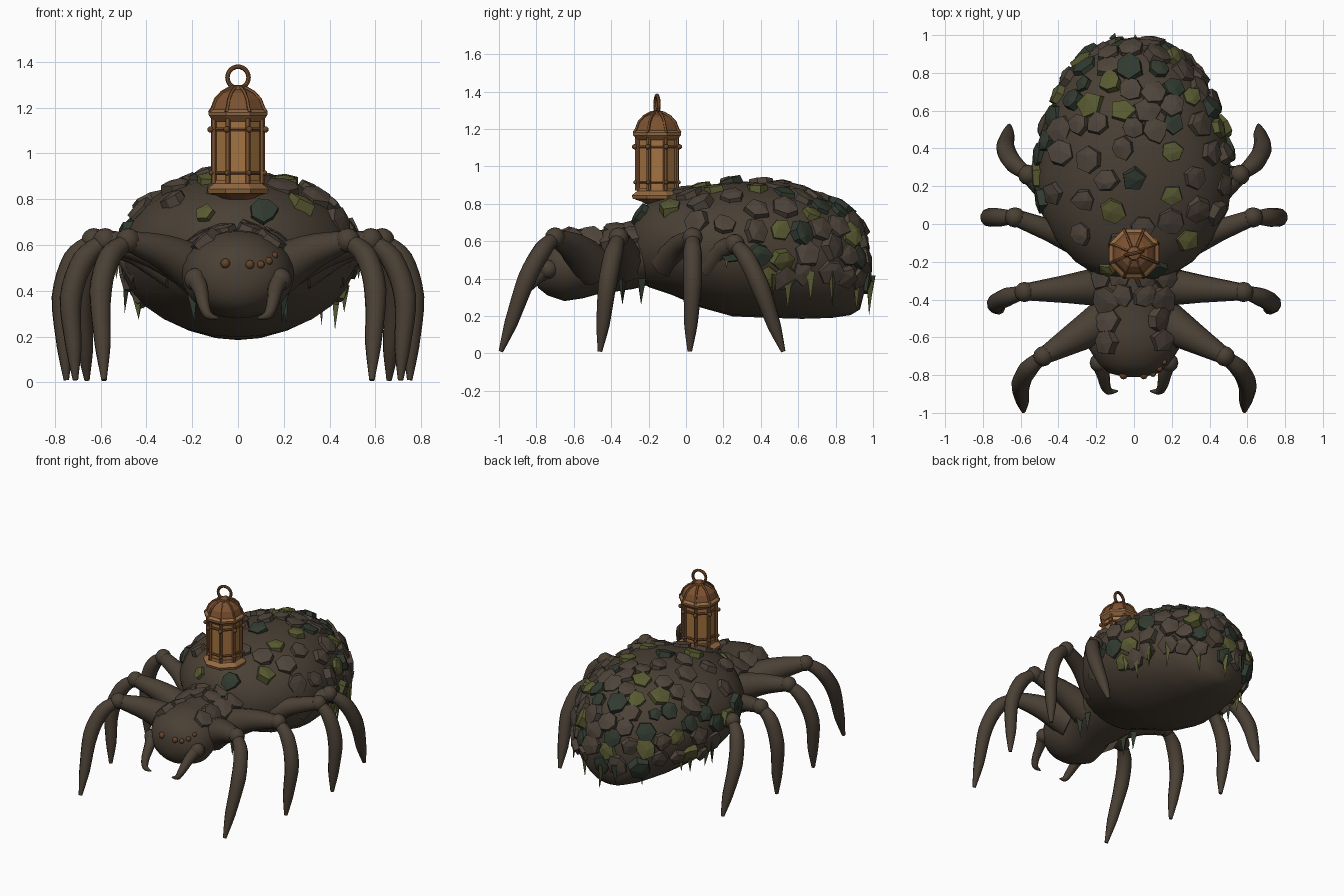
import bpy, bmesh, math, random
from mathutils import Vector, Matrix
from mathutils.bvhtree import BVHTree

random.seed(7)
cube = bpy.data.objects.get("Cube")
if cube:
    bpy.data.objects.remove(cube, do_unlink=True)


def material(name, rgb):
    m = bpy.data.materials.new(name)
    m.use_nodes = True
    m.diffuse_color = (*rgb, 1)
    m.node_tree.nodes["Principled BSDF"].inputs["Base Color"].default_value = (*rgb, 1)
    return m


HIDE = material("brown_hide", (.068, .051, .035))
STONE = material("brown_stone", (.075, .057, .042))
MOSS = material("olive_moss", (.098, .101, .031))
LICHEN = material("dark_green_lichen", (.031, .043, .029))
COPPER = material("copper", (.205, .084, .03))
TRIM = material("light_copper_trim", (.30, .145, .055))
IRON = material("dark_bronze", (.13, .056, .022))
GLASS = material("amber_glass", (.37, .175, .052))


def finish(bm, name, mats, smooth=False):
    bmesh.ops.recalc_face_normals(bm, faces=bm.faces[:])
    me = bpy.data.meshes.new(name)
    bm.to_mesh(me)
    bm.free()
    ob = bpy.data.objects.new(name, me)
    bpy.context.collection.objects.link(ob)
    for m in mats:
        me.materials.append(m)
    if smooth:
        bpy.ops.object.select_all(action='DESELECT')
        ob.select_set(True)
        bpy.context.view_layer.objects.active = ob
        bpy.ops.object.shade_smooth_by_angle(angle=math.radians(50))
    return ob


def skin(bm, rings):
    """Bridge equal rings of points and cap both ends."""
    loops = [[bm.verts.new(p) for p in ring] for ring in rings]
    n = len(loops[0])
    for a, b in zip(loops, loops[1:]):
        for i in range(n):
            j = (i + 1) % n
            bm.faces.new((a[i], a[j], b[j], b[i]))
    for end in (loops[0], loops[-1]):
        bm.faces.new(end)


def angles(n, offset=0):
    return [math.tau * (i + offset) / n for i in range(n)]


def body(name, sections):
    """Loft ellipses given as (y, centre z, half width, half height)."""
    bm = bmesh.new()
    skin(bm, [[(w * math.cos(a), y, z + h * math.sin(a)) for a in angles(28)]
              for y, z, w, h in sections])
    ob = finish(bm, name, [HIDE], True)
    bm = bmesh.new()
    bm.from_mesh(ob.data)
    tree = BVHTree.FromBMesh(bm)
    bm.free()
    return tree


def tube(bm, path, radii, sides=10, steps=4):
    """Tapered tube through a smoothed path."""
    p = [Vector(q) for q in path]
    p = [2 * p[0] - p[1]] + p + [2 * p[-1] - p[-2]]
    pts, rad = [], []
    for i in range(len(path) - 1):
        a, b, c, d = p[i:i + 4]
        last = i == len(path) - 2
        for k in range(steps + last):
            t = k / steps
            pts.append((2 * b + (c - a) * t + (2 * a - 5 * b + 4 * c - d) * t * t
                        + (3 * b - a - 3 * c + d) * t ** 3) / 2)
            rad.append(radii[i] * (1 - t) + radii[i + 1] * t)
    rings = []
    for i, q in enumerate(pts):
        way = (pts[min(i + 1, len(pts) - 1)] - pts[max(i - 1, 0)]).normalized()
        side = way.cross(Vector((.2, 1, .1))).normalized()
        up = side.cross(way)
        rings.append([q + rad[i] * (side * math.cos(a) + up * math.sin(a))
                      for a in angles(sides)])
    skin(bm, rings)


def ball(bm, centre, r, u=12, v=8):
    bmesh.ops.create_uvsphere(bm, u_segments=u, v_segments=v, radius=r,
                              matrix=Matrix.Translation(centre))


# Body
abdomen = body("abdomen", [
    (-.30, .57, .06, .06), (-.27, .57, .20, .17), (-.2, .58, .31, .225),
    (-.08, .585, .42, .27), (.08, .57, .5, .325), (.25, .558, .52, .36),
    (.45, .55, .49, .36), (.62, .53, .435, .345), (.78, .5, .355, .31),
    (.88, .475, .265, .27), (.93, .45, .18, .215), (.955, .455, .08, .12)])
head = body("head_and_thorax", [
    (-.81, .46, .05, .05), (-.79, .46, .13, .11), (-.74, .465, .19, .155),
    (-.65, .47, .245, .19), (-.55, .48, .225, .185), (-.46, .49, .2, .17),
    (-.38, .5, .23, .17), (-.28, .51, .25, .165), (-.15, .53, .24, .15),
    (-.02, .54, .15, .1)])

# Legs: hip, knee, shin bulge, tip; then hip radius
legs = {
    "front": ([(.14, -.5, .47), (.48, -.70, .62), (.60, -.85, .40), (.585, -.99, .01)], .12),
    "second": ([(.15, -.33, .48), (.58, -.36, .62), (.73, -.42, .37), (.71, -.46, .01)], .11),
    "third": ([(.27, -.1, .49), (.63, .035, .62), (.765, .035, .37), (.75, .02, .01)], .09),
    "rear": ([(.40, .11, .47), (.56, .26, .585), (.68, .40, .35), (.66, .52, .01)], .08)}
for label, (joints, thick) in legs.items():
    for s, side in ((1, "left"), (-1, "right")):
        hip, knee, shin, tip = [Vector((s * x, y, z)) for x, y, z in joints]
        bm = bmesh.new()
        mid = hip.lerp(knee, .5) + Vector((0, 0, .02))
        tube(bm, [hip, mid, knee], [thick, thick * .68, .045])
        ball(bm, knee, .054)
        tube(bm, [knee, knee.lerp(shin, .45) + Vector((s * .025, 0, .03)), shin,
                  shin.lerp(tip, .6), tip], [.035, .05, .05, .036, .012])
        finish(bm, f"{label}_leg_{side}", [HIDE], True)

# Fangs with cheek bulges
for s, side in ((1, "left"), (-1, "right")):
    bm = bmesh.new()
    tube(bm, [(s * .19, -.72, .46), (s * .165, -.79, .41), (s * .15, -.86, .34),
              (s * .13, -.885, .295), (s * .085, -.885, .28)],
         [.045, .036, .027, .02, .004], 8)
    ball(bm, (s * .185, -.735, .45), .05)
    finish(bm, f"fang_{side}", [HIDE], True)

# Eyes: a row on the left, a single one on the right
eyes = bmesh.new()
for x, z, r in ((-.055, .52, .022), (.052, .515, .02), (.1, .515, .017),
                (.135, .53, .017), (.16, .555, .015)):
    hit = head.ray_cast(Vector((x, -2, z)), Vector((0, 1, 0)))[0]
    ball(eyes, hit, r, 10, 6)
finish(eyes, "eyes", [IRON], True)


def plate(bm, at, normal, r, thick, mat):
    """Chipped polygonal stone with an off-centre peak."""
    tilt = Vector([random.uniform(-.22, .22) for _ in range(3)])
    turn = (normal + tilt).to_track_quat('Z', 'Y')
    start = random.random()
    shape = [(a, r * random.uniform(.85, 1.15))
             for a in angles(random.choice((5, 6, 6, 7)), start)]
    low, high = [[bm.verts.new(at + turn @ Vector((k * q * math.cos(a), k * q * math.sin(a), z)))
                  for a, q in shape] for k, z in ((1, -.03), (.92, thick * .65))]
    peak = bm.verts.new(at + turn @ Vector((random.uniform(-.3, .3) * r,
                                             random.uniform(-.3, .3) * r, thick)))
    bm.faces.new(low).material_index = mat
    for i in range(len(low)):
        j = (i + 1) % len(low)
        bm.faces.new((low[i], low[j], high[j], high[i])).material_index = mat
        bm.faces.new((high[i], high[j], peak)).material_index = mat


def strand(bm, at, length, mat):
    """Thin hanging blade of moss."""
    tip = bm.verts.new(at + Vector((random.uniform(-.015, .015), 0, -length)))
    top = [bm.verts.new(at + Vector((.026 * math.cos(a), .026 * math.sin(a), .03)))
           for a in angles(3, random.random())]
    for i in range(3):
        bm.faces.new((top[i], top[(i + 1) % 3], tip)).material_index = mat
    bm.faces.new(top).material_index = mat


# Mossy plates on the back: x, y, radius, colour
plates, moss = bmesh.new(), bmesh.new()
placed = []
for x, y, r, mat in ((-.23, .63, .085, 1), (-.06, .6, .07, 1), (.2, .38, .065, 1),
                     (-.11, .07, .075, 1), (.2, .15, .06, 1), (.28, -.08, .065, 1),
                     (0, .24, .07, 2), (.11, -.24, .065, 2), (-.14, -.24, .05, 1),
                     (.13, .82, .06, 2), (-.26, .74, .05, 2), (.3, .67, .06, 1)):
    at, normal, _, _ = abdomen.ray_cast(Vector((x, y, 2)), Vector((0, 0, -1)))
    plate(plates, at, normal if normal.z > 0 else -normal, r, .03, mat)
    placed.append(at)

# Stone plates over the abdomen: crowded at the rear, sparse in front
core = Vector((0, .45, .52))
for _ in range(9000):
    way = Vector([random.gauss(0, 1) for _ in range(3)]).normalized()
    at, normal, _, _ = abdomen.ray_cast(core, way)
    if at is None:
        continue
    edge = .37 + max(0, .43 - at.y) * .85
    dense = at.y > .5 or at.z < .68
    gap = .1 if dense else .14
    if at.z < edge or any((at - q).length < gap for q in placed):
        continue
    placed.append(at)
    if normal.dot(at - core) < 0:
        normal = -normal
    mat = random.choices((0, 1, 2), (.68, .16, .16) if dense else (.9, .05, .05))[0]
    plate(plates, at, normal, random.uniform(.062, .08), random.uniform(.024, .045), mat)
    if at.z < edge + .07 and random.random() < .7:
        strand(moss, at + Vector((0, random.uniform(-.04, .04), -.02)) + normal * .008,
               random.uniform(.08, .18), random.choice((0, 0, 1)))
finish(plates, "abdomen_plates", [STONE, MOSS, LICHEN])

# Paired plates along the head and thorax
bm = bmesh.new()
for s in (1, -1):
    for x, y, r in ((.07, -.27, .07), (.17, -.28, .07), (.06, -.38, .065), (.15, -.40, .085),
                    (.14, -.51, .085), (.15, -.62, .075)):
        at, normal, _, _ = head.ray_cast(Vector((s * x, y, 2)), Vector((0, 0, -1)))
        plate(bm, at, normal if normal.z > 0 else -normal, r, .028, 0)
    for y in (-.34, -.24):
        strand(moss, Vector((s * .2, y, .37)), .11, 1)
finish(bm, "thorax_plates", [STONE])
finish(moss, "hanging_moss", [MOSS, LICHEN])

# Lantern
LX, LY = 0, -.155


def turned(name, profile, mat):
    bm = bmesh.new()
    skin(bm, [[(LX + r * math.cos(a), LY + r * math.sin(a), z) for a in angles(8, .5)]
              for r, z in profile])
    return finish(bm, name, [mat])


turned("lantern_base", [(.07, .80), (.09, .812), (.14, .828)], COPPER)
turned("lantern_base_rim", [(.14, .826), (.146, .845), (.115, .868), (.112, .885)], TRIM)
turned("lantern_glass", [(.105, .88), (.105, 1.17)], GLASS)
for label, z in (("lower", .915), ("upper", 1.105)):
    turned(f"lantern_{label}_rail", [(.112, z - .008), (.117, z), (.112, z + .008)], IRON)
turned("lantern_eave", [(.113, 1.14), (.138, 1.165), (.14, 1.18), (.12, 1.192)], TRIM)
turned("lantern_roof", [(.122, 1.185), (.118, 1.2), (.105, 1.235), (.075, 1.265),
                        (.04, 1.28), (.035, 1.295), (.012, 1.3)], COPPER)
posts, studs, ribs = bmesh.new(), bmesh.new(), bmesh.new()
for a in angles(8, .5):
    def spot(r, z):
        return Vector((LX + r * math.cos(a), LY + r * math.sin(a), z))
    tube(posts, [spot(.114, .87), spot(.114, 1.165)], [.012, .012], 6, 1)
    ball(studs, spot(.13, 1.105), .014, 8, 6)
    ball(studs, spot(.126, .915), .011, 8, 6)
    tube(ribs, [spot(.134, 1.18), spot(.12, 1.2), spot(.105, 1.237), spot(.075, 1.267),
                spot(.035, 1.288)], [.008] * 5, 5, 1)
finish(posts, "lantern_posts", [COPPER])
finish(studs, "lantern_studs", [IRON], True)
finish(ribs, "lantern_roof_ribs", [COPPER])
bpy.ops.mesh.primitive_torus_add(location=(LX, LY, 1.332), rotation=(math.pi / 2, 0, .2),
                                 major_radius=.047, minor_radius=.01,
                                 major_segments=24, minor_segments=8)
ring = bpy.context.object
ring.name = "lantern_ring"
ring.data.materials.append(COPPER)
bpy.ops.object.shade_smooth_by_angle()
